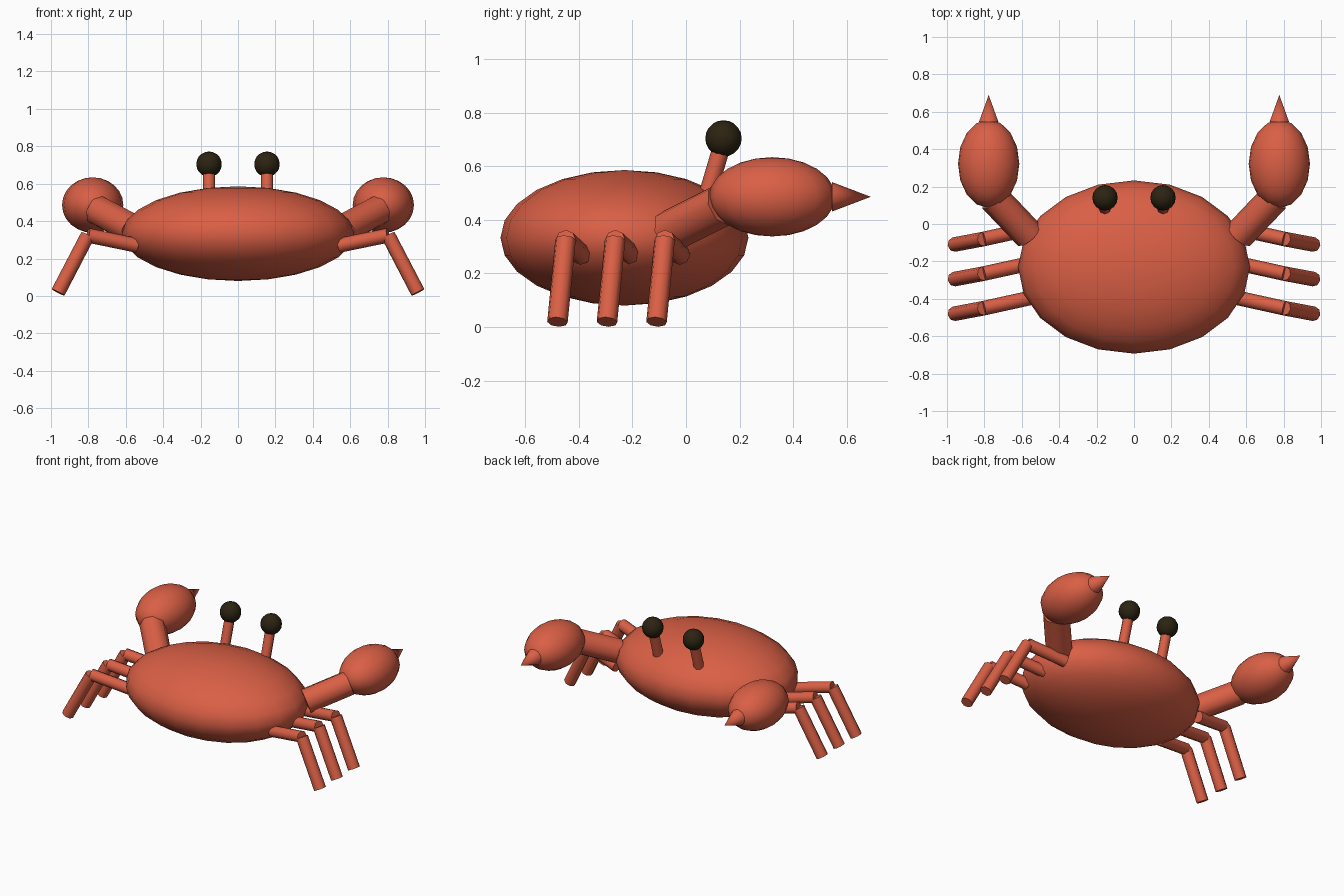
import bpy, math
from mathutils import Vector

if "Cube" in bpy.data.objects:
    bpy.data.objects.remove(bpy.data.objects["Cube"])

def material(name, col):
    m = bpy.data.materials.new(name)
    m.diffuse_color = (*col, 1)
    m.use_nodes = True
    m.node_tree.nodes["Principled BSDF"].inputs["Base Color"].default_value = m.diffuse_color
    return m

RED = material("shell red", (0.70, 0.115, 0.06))
DARK = material("eye dark", (0.025, 0.017, 0.006))

def finish(name, mat):
    ob = bpy.context.object
    ob.name = name
    ob.data.materials.append(mat)
    bpy.ops.object.shade_smooth_by_angle(angle=math.radians(55))
    return ob

def ball(name, loc, radii, mat, seg=20, rings=12):
    bpy.ops.mesh.primitive_uv_sphere_add(segments=seg, ring_count=rings, radius=1, location=loc)
    bpy.context.object.scale = radii
    bpy.ops.object.transform_apply(location=False, rotation=False, scale=True)
    return finish(name, mat)

def rod(name, a, b, r1, r2, mat, sides=8):
    a, b = Vector(a), Vector(b)
    d = b - a
    bpy.ops.mesh.primitive_cone_add(vertices=sides, radius1=r1, radius2=r2, depth=d.length,
                                    location=(a + b) / 2,
                                    rotation=d.to_track_quat('Z', 'Y').to_euler())
    return finish(name, mat)

# Shell
ball("body", (0, -0.23, 0.333), (0.62, 0.463, 0.253), RED)

for s, side in ((-1, "left"), (1, "right")):
    # Eyes on leaning stalks
    rod(f"{side}_eye_stalk", (s*0.155, 0.07, 0.46), (s*0.155, 0.138, 0.69), 0.033, 0.033, RED)
    ball(f"{side}_eye", (s*0.155, 0.14, 0.704), (0.068,)*3, DARK, 16, 10)

    # Arm, claw and claw tip
    rod(f"{side}_arm", (s*0.56, -0.06, 0.357), (s*0.75, 0.14, 0.457), 0.083, 0.083, RED)
    ball(f"{side}_claw", (s*0.777, 0.322, 0.486), (0.164, 0.236, 0.148), RED, 16, 12)
    rod(f"{side}_claw_tip", (s*0.777, 0.545, 0.486), (s*0.777, 0.69, 0.486), 0.055, 0, RED, 10)

    # Three bent legs
    for i in range(3):
        y = -0.185 * i
        knee = (s*0.803, y - 0.08, 0.324)
        rod(f"{side}_upper_leg_{i+1}", (s*0.54, y - 0.022, 0.27), knee, 0.039, 0.039, RED)
        rod(f"{side}_lower_leg_{i+1}", knee, (s*0.962, y - 0.11, 0.019), 0.039, 0.039, RED)
